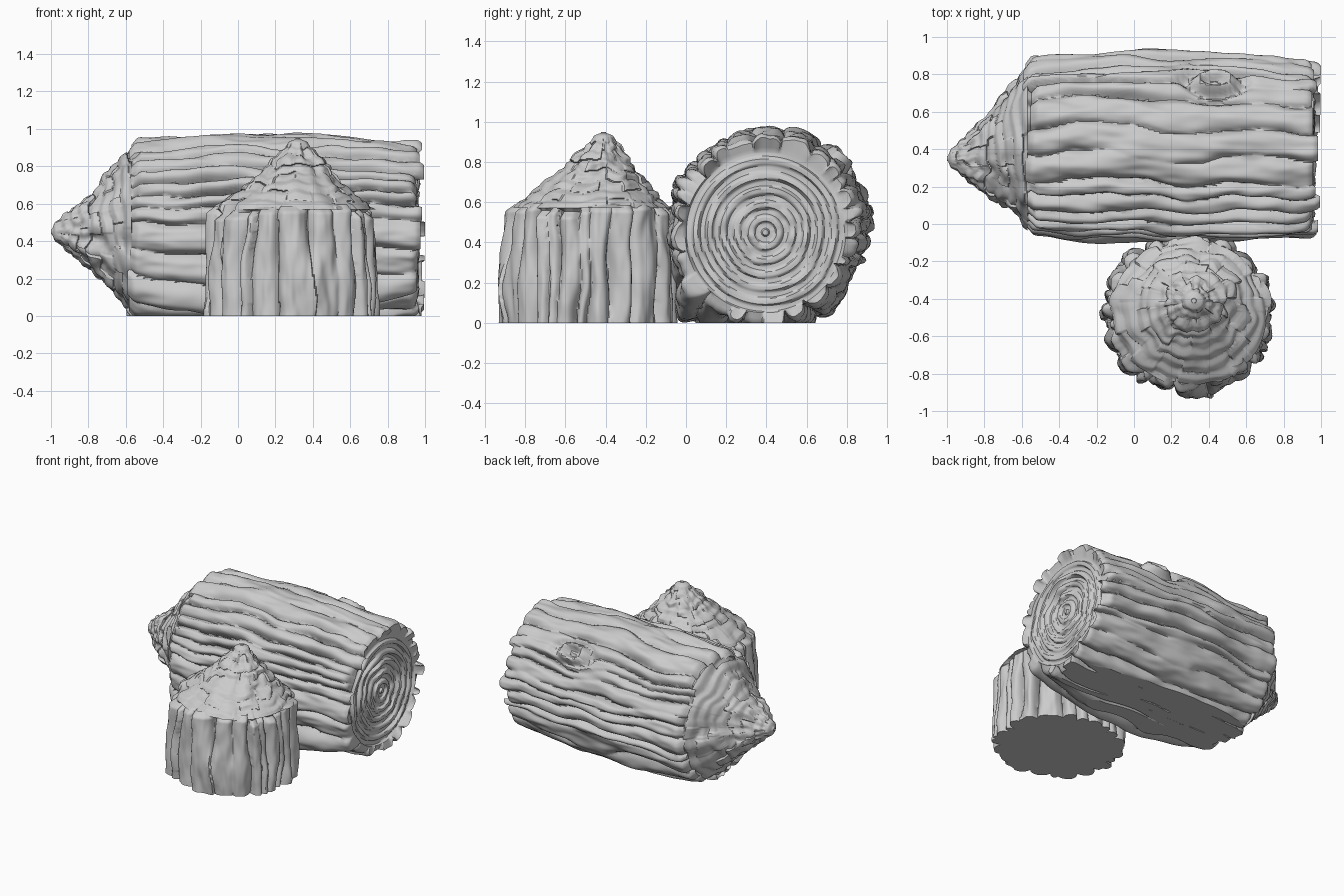
import bpy, bmesh, math, random
from mathutils import Vector, noise

TAU = math.tau
COLS = 340

cube = bpy.data.objects.get("Cube")
if cube:
    bpy.data.objects.remove(cube)

wood = bpy.data.materials.new("grey_wood")
wood.use_nodes = True
grey = (0.6, 0.6, 0.6, 1)
wood.diffuse_color = grey
wood.node_tree.nodes["Principled BSDF"].inputs["Base Color"].default_value = grey


def around(theta, along, freq, seed):
    """Noise that closes up around the trunk."""
    return noise.noise(Vector((math.cos(theta) * freq, math.sin(theta) * freq, along + seed * 9.7)))


def smooth(t):
    t = max(0, min(1, t))
    return t * t * (3 - 2 * t)


def bump(x, centre, width):
    return math.exp(-((x - centre) / width) ** 2)


class Bark:
    """Irregular lengthwise ridges parted by deep grooves."""

    def __init__(self, ridges, seed, knot=None):
        rng = random.Random(seed)
        widths = [rng.uniform(0.5, 1.6) for _ in range(ridges)]
        self.edges = [0]
        for w in widths:
            self.edges.append(self.edges[-1] + w * TAU / sum(widths))
        self.top = [rng.uniform(-0.03, 0.025) for _ in widths]
        self.end = [rng.uniform(-0.03, 0.035) for _ in widths]
        self.high = [rng.uniform(-0.02, 0.006) for _ in widths]
        self.seed, self.knot, self.n = seed, knot, ridges

    def sample(self, a, theta):
        """Return the ridge number and the height of the bark."""
        phi, extra, fade = theta, 0, 1
        if self.knot:
            ka, kt = self.knot
            dx, dt = (a - ka) / 0.16, (theta - kt) / 0.16
            phi = kt + (theta - kt) * (1 - 0.75 * math.exp(-dx * dx - dt * dt * 0.5))
            rho = math.hypot(dx * 1.4, dt * 1.2)
            fade = 1 - math.exp(-(rho / 0.9) ** 4)
            extra = 0.03 * bump(rho, 0.8, 0.25) - 0.045 * bump(rho, 1.35, 0.3)
            extra -= 0.03 * bump(rho, 0.3, 0.2)
        phi += 0.12 * around(theta, a * 2.2, 1.2, self.seed)
        phi += 0.035 * around(theta, a * 6, 2, self.seed + 3)
        phi %= TAU
        i = next((k for k in range(self.n) if phi < self.edges[k + 1]), self.n - 1)
        u = 2 * (phi - self.edges[i]) / (self.edges[i + 1] - self.edges[i]) - 1
        border = (i + (u > 0)) % self.n
        depth = 0.04 + 0.08 * noise.noise(Vector((border * 3.7, a * 2.8, self.seed)))
        h = self.high[i] - max(0.004, depth) * abs(u) ** 3
        h += 0.028 * around(theta, a * 3, 4, self.seed + 5)
        h += 0.009 * around(theta, a * 8, 12, self.seed + 8)
        return i, h * fade + extra


def cone_point(t, theta, length, radius, seed):
    """Gnawed point: uneven, tilted terraces with broad bite marks."""
    steps = 8
    wander = 0.1 * around(theta, t * 2, 1.3, seed) + 0.05 * around(theta, t * 3, 3.2, seed + 1)
    h = t + wander * smooth(t * 3)
    level = math.floor(h * steps)
    sector = math.floor((theta + level * 0.7) * (1 + level * 0.25))
    bite = noise.cell(Vector((sector + 0.5, level + 0.5, seed + 0.5)))
    f = h * steps - level
    stepped = (level + 0.35 * f + 0.65 * smooth(f * 2.4)) / steps
    s = max(0, 0.4 * t + 0.6 * stepped)
    r = radius * (0.05 + 0.85 * s + 0.09 * s ** 4)
    r += 0.012 * (bite - 0.5) * smooth(t * 3) + 0.03 * around(theta, t * 5, 3, seed + 2) * smooth(t * 2.5)
    return t * length, max(0.012, r * smooth(t * 12 + 0.35))


def end_rings(q, theta, seed):
    """Height of the growth rings on the sawn end, q being the radius."""
    w = q + 0.02 * around(theta, q * 2, 1.2, seed) * smooth(q * 5)
    broken = 0.8 + 0.7 * around(theta, q * 9, 1.8, seed + 4) * smooth(q * 6)
    ridge = smooth(0.5 + 1.1 * math.cos(w * TAU / 0.07))
    return 0.024 * broken * ridge + 0.012 * around(theta, q * 5, 2, seed + 6) * smooth(q * 5)


def gnawed_wood(name, place, bark, cone_len, cone_r, total, bark_r, cap_r=None):
    seed = bark.seed
    bm = bmesh.new()
    rows = []

    def add_row(fn):
        rows.append([bm.verts.new(place(*fn(c * TAU / COLS), c * TAU / COLS)) for c in range(COLS)])

    def bark_point(t, theta):
        a = cone_len + (total - cone_len) * t
        i, h = bark.sample(a, theta)
        start = cone_len + bark.top[i]
        stop = total + (bark.end[i] if cap_r else 0)
        a = start + (stop - start) * t
        # rounded shoulders at the ends of each ridge
        h -= 0.045 * (1 - smooth((a - start) / 0.05 + 0.2))
        if cap_r:
            h -= 0.02 * (1 - smooth((stop - a) / 0.03 + 0.2))
        return a, bark_r(t, theta) + h

    def blend(p, q, t):
        return p[0] + (q[0] - p[0]) * t, p[1] + (q[1] - p[1]) * t

    # gnawed cone, bark shoulder, then bark
    for k in range(75):
        add_row(lambda th: cone_point(k / 74, th, cone_len, cone_r, seed))
    for k in (1, 2):
        add_row(lambda th: blend(cone_point(1, th, cone_len, cone_r, seed), bark_point(0, th), k / 3))
    for k in range(66):
        t = k / 65
        t = 0.6 * t + 0.4 * smooth(t)
        add_row(lambda th: bark_point(t, th))
    # sawn end with growth rings
    if cap_r:
        face = total - 0.025

        def cap_point(q, th):
            return face + end_rings(q, th, seed), q

        for k in (1, 2):
            add_row(lambda th: blend(bark_point(1, th), cap_point(cap_r, th), k / 3))
        for k in range(56):
            add_row(lambda th: cap_point(cap_r * (1 - k / 57), th))

    for one, two in zip(rows, rows[1:]):
        for c in range(COLS):
            d = (c + 1) % COLS
            bm.faces.new((one[c], one[d], two[d], two[c]))
    bm.faces.new(rows[0])
    bm.faces.new(rows[-1])

    # flat underside on the ground, with a crisp edge
    bmesh.ops.bisect_plane(bm, geom=bm.verts[:] + bm.edges[:] + bm.faces[:],
                           plane_co=(0, 0, 0), plane_no=(0, 0, 1), clear_inner=True)
    rim = [e for e in bm.edges if e.is_boundary]
    bmesh.ops.triangle_fill(bm, edges=rim, use_beauty=True, normal=(0, 0, -1))
    bmesh.ops.recalc_face_normals(bm, faces=bm.faces[:])
    bmesh.ops.split_edges(bm, edges=[e for e in rim if e.is_valid])

    mesh = bpy.data.meshes.new(name)
    bm.to_mesh(mesh)
    bm.free()
    mesh.materials.append(wood)
    obj = bpy.data.objects.new(name, mesh)
    bpy.context.collection.objects.link(obj)
    bpy.ops.object.select_all(action='DESELECT')
    obj.select_set(True)
    bpy.context.view_layer.objects.active = obj
    bpy.ops.object.shade_smooth_by_angle(angle=math.radians(50))


# fallen log, lying along x
def place_log(a, r, theta):
    y = 0.35 + 0.06 * smooth(a / 0.5) - 0.015 * smooth(a - 1)
    return Vector((a - 1, y + r * math.cos(theta), 0.45 + r * math.sin(theta)))


def log_radius(t, theta):
    turn = theta / TAU
    belly = math.sin(math.pi * t)
    r = 0.495 + 0.035 * belly - 0.015 * t
    r += 0.012 * bump(turn, 0.25, 0.1)
    r += (0.05 - 0.05 * t + 0.07 * belly) * bump(turn, 0.625, 0.04)
    r -= 0.025 * bump(turn, 0.92, 0.05)
    return r


gnawed_wood("fallen_log", place_log, Bark(27, 4, (1.43, 0.8)), 0.43, 0.44, 1.965, log_radius, 0.4)


# standing stump, pointed end up
def place_stump(a, r, theta):
    s = smooth(a / 0.5)
    return Vector((0.32 - 0.03 * s + r * 1.03 * math.cos(theta), -0.41 - 0.07 * s + r * 0.98 * math.sin(theta), 0.95 - a))


def stump_radius(t, theta):
    return 0.435 + 0.02 * smooth(t * 1.3)


gnawed_wood("tree_stump", place_stump, Bark(24, 11), 0.38, 0.41, 0.97, stump_radius)
